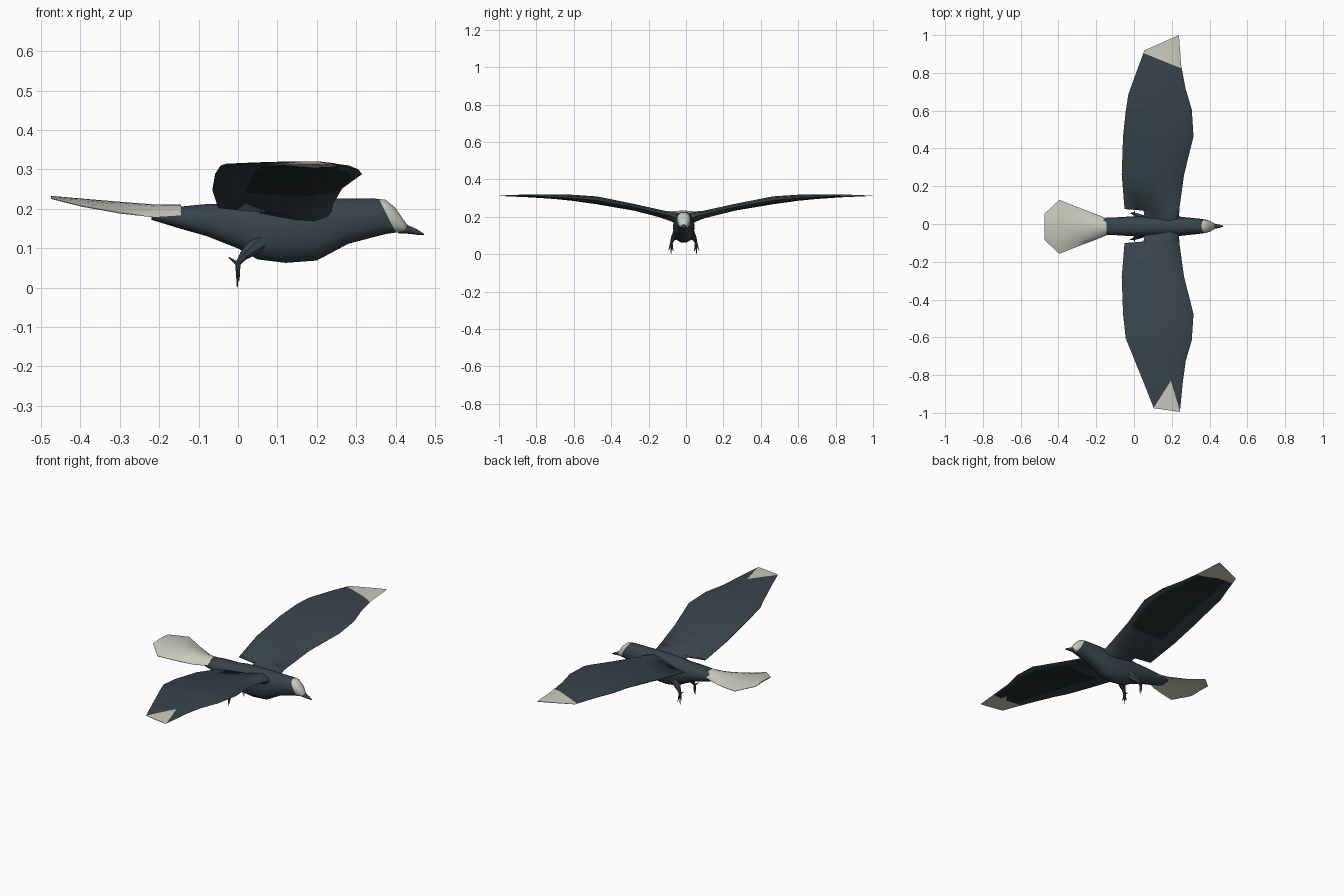
import bpy, bmesh, math
from mathutils import Vector

if "Cube" in bpy.data.objects:
    bpy.data.objects.remove(bpy.data.objects["Cube"])

CY = -0.012  # body centreline


def mat(name, rgb):
    m = bpy.data.materials.new(name)
    m.diffuse_color = (*rgb, 1)
    m.use_nodes = True
    m.node_tree.nodes["Principled BSDF"].inputs["Base Color"].default_value = m.diffuse_color
    return m


SLATE = mat("slate feathers", (0.038, 0.058, 0.069))
PALE = mat("pale feathers", (0.58, 0.60, 0.50))
DARK = mat("dark underwing", (0.018, 0.024, 0.026))
MATS = [SLATE, PALE, DARK]


def loft(bm, rings, rule=lambda i, j: 0):
    """Skin closed rings of points; rule gives the material per ring and side."""
    vs = [[bm.verts.new(p) for p in r] for r in rings]
    n = len(rings[0])
    for i in range(len(vs) - 1):
        for j in range(n):
            k = (j + 1) % n
            f = bm.faces.new((vs[i][j], vs[i][k], vs[i + 1][k], vs[i + 1][j]))
            f.material_index = rule(i, j)
    for i, end in ((0, vs[0]), (len(vs) - 2, vs[-1])):
        bm.faces.new(end).material_index = rule(i, 0)


def cut(bm, co, no):
    bmesh.ops.bisect_plane(bm, geom=bm.verts[:] + bm.edges[:] + bm.faces[:],
                           plane_co=co, plane_no=no, dist=1e-5)


def finish(bm, name, angle=50):
    bmesh.ops.recalc_face_normals(bm, faces=bm.faces[:])
    me = bpy.data.meshes.new(name)
    bm.to_mesh(me)
    bm.free()
    for m in MATS:
        me.materials.append(m)
    ob = bpy.data.objects.new(name, me)
    bpy.context.collection.objects.link(ob)
    bpy.ops.object.select_all(action='DESELECT')
    ob.select_set(True)
    bpy.context.view_layer.objects.active = ob
    bpy.ops.object.shade_smooth_by_angle(angle=math.radians(angle))
    return ob


def oval(x, hw, lo, hi, n=14, p=0.85):
    pts = []
    for k in range(n):
        a = 2 * math.pi * k / n
        c, s = math.cos(a), math.sin(a)
        pts.append((x, CY + hw * math.copysign(abs(c) ** p, c),
                    (lo + hi) / 2 + (hi - lo) / 2 * math.copysign(abs(s) ** p, s)))
    return pts


# body and head, with a slanted cut for the pale face
bm = bmesh.new()
loft(bm, [oval(*s) for s in (
    (-0.22, 0.035, 0.172, 0.198), (-0.15, 0.045, 0.150, 0.206), (-0.08, 0.048, 0.130, 0.213),
    (0.00, 0.053, 0.098, 0.216), (0.05, 0.056, 0.070, 0.224), (0.12, 0.058, 0.061, 0.228),
    (0.20, 0.056, 0.067, 0.228), (0.28, 0.047, 0.110, 0.227), (0.34, 0.041, 0.126, 0.228),
    (0.375, 0.036, 0.135, 0.224), (0.40, 0.030, 0.139, 0.203), (0.418, 0.020, 0.141, 0.176),
    (0.43, 0.010, 0.143, 0.160))])
co, no = Vector((0.358, 0, 0.225)), Vector((0.083, 0, 0.042))
cut(bm, co, no)
for f in bm.faces:
    if (f.calc_center_median() - co).dot(no) > 0:
        f.material_index = 1
finish(bm, "body")

# beak
bm = bmesh.new()
loft(bm, [oval(*s, n=8, p=1) for s in (
    (0.408, 0.017, 0.137, 0.172), (0.43, 0.013, 0.137, 0.159),
    (0.455, 0.008, 0.134, 0.148), (0.472, 0.002, 0.133, 0.137))])
finish(bm, "beak")

# fanned, arched tail
bm = bmesh.new()
rings = []
for x, hw, z, drop, t in ((-0.145, 0.045, 0.197, 0.014, 0.026), (-0.21, 0.071, 0.199, 0.020, 0.022),
                          (-0.30, 0.105, 0.209, 0.020, 0.016), (-0.395, 0.143, 0.220, 0.014, 0.010),
                          (-0.475, 0.068, 0.230, 0.004, 0.004)):
    row = [k / 4 for k in range(-4, 5)]
    up = [(x, CY - 0.003 + v * hw, z - drop * v * v + t / 2 * (1 - v * v) + 0.001) for v in row]
    dn = [(x, CY - 0.003 + v * hw, z - drop * v * v - t / 2 * (1 - v * v) - 0.001) for v in reversed(row)]
    rings.append(up + dn)
loft(bm, rings, lambda i, j: 1)
finish(bm, "tail")

# wings: sections are leading y, x, z, trailing y, x, z, thickness
INNER = [(0.03, 0.238, 0.190, 0.03, 0.06, 0.185, 0.060),
         (0.082, 0.240, 0.208, 0.082, 0.05, 0.200, 0.050),
         (0.09, 0.240, 0.210, 0.09, -0.05, 0.203, 0.042),
         (0.27, 0.265, 0.252, 0.27, -0.065, 0.248, 0.036),
         (0.47, 0.315, 0.288, 0.47, -0.058, 0.288, 0.042),
         (0.61, 0.306, 0.300, 0.60, -0.044, 0.309, 0.032)]
OUTER = {1: [(0.72, 0.273, 0.306, 0.69, -0.030, 0.314, 0.024),
             (0.84, 0.250, 0.311, 0.81, 0.014, 0.316, 0.016),
             (1.00, 0.238, 0.312, 0.92, 0.055, 0.314, 0.003)],
         -1: [(0.72, 0.274, 0.306, 0.68, -0.012, 0.314, 0.024),
              (0.84, 0.258, 0.311, 0.83, 0.048, 0.316, 0.016),
              (0.995, 0.243, 0.312, 0.975, 0.105, 0.314, 0.003)]}
CHORD = ((0, 0), (0.07, 0.6), (0.25, 1), (0.5, 0.85), (0.75, 0.5), (1, 0.06))


def section(s, side):
    a, b, t = Vector((s[1], s[0], s[2])), Vector((s[4], s[3], s[5])), s[6]

    def pt(u, h):
        p = a.lerp(b, u)
        return (p.x, p.y * side + CY * (1 - p.y), p.z + h * t / 2)
    return [pt(u, h) for u, h in CHORD] + [pt(u, -h) for u, h in reversed(CHORD[1:])]


def line_cut(bm, p, q):
    """Vertical cut along p-q; returns a test for the left-hand side."""
    no = Vector((p[1] - q[1], q[0] - p[0], 0))
    co = Vector((*p, 0.3))
    cut(bm, co, no)
    return lambda c: (c - co).dot(no) > 0


for side, name in ((1, "left_wing"), (-1, "right_wing")):
    bm = bmesh.new()
    # dark lining on the leading part of the underside
    loft(bm, [section(s, side) for s in INNER + OUTER[side]],
         lambda i, j: 2 if i >= 3 and 7 <= j <= 9 else 0)
    if side == 1:
        tests = [line_cut(bm, (0.26, 0.82), (0.05, 0.905))]
        tests[0:1] = [lambda c, t=tests[0]: not t(c)]
    else:
        tests = [line_cut(bm, (0.105, -0.972), (0.195, -0.83)),
                 line_cut(bm, (0.195, -0.83), (0.245, -0.995))]
        tests = [lambda c, t=t: not t(c) for t in tests]
    cut(bm, (0, side * 0.87, 0), (0, 1, 0))
    bmesh.ops.recalc_face_normals(bm, faces=bm.faces[:])
    for f in bm.faces:
        c = f.calc_center_median()
        under = f.normal.z < 0 and c.y * side > 0.87
        if c.y * side > 0.8 and (under or all(t(c) for t in tests)):
            f.material_index = 1
    # ends of the outer half away from the tip keep the plumage colour
    finish(bm, name)


# legs: thigh, shank and hanging toes
def spike(bm, p, q, r1, r2):
    p, q = Vector(p), Vector(q)
    d = q - p
    m = d.to_track_quat('Z', 'Y').to_matrix().to_4x4()
    m.translation = (p + q) / 2
    bmesh.ops.create_cone(bm, cap_ends=True, segments=7, radius1=r1, radius2=r2,
                          depth=d.length, matrix=m)


for side, name in ((1, "left_leg"), (-1, "right_leg")):
    bm = bmesh.new()
    y = lambda v: CY + side * v
    ankle = (0.0, y(0.066), 0.062)
    spike(bm, (0.055, y(0.032), 0.115), (0.015, y(0.058), 0.082), 0.026, 0.013)
    spike(bm, (0.018, y(0.056), 0.086), ankle, 0.013, 0.007)
    for dx, v, z in ((-0.002, 0.068, 0.0), (0.003, 0.082, 0.018), (-0.003, 0.056, 0.016)):
        spike(bm, ankle, (dx, y(v), z), 0.007, 0.001)
    spike(bm, (0.004, y(0.066), 0.056), (-0.024, y(0.07), 0.077), 0.007, 0.001)
    finish(bm, name)
